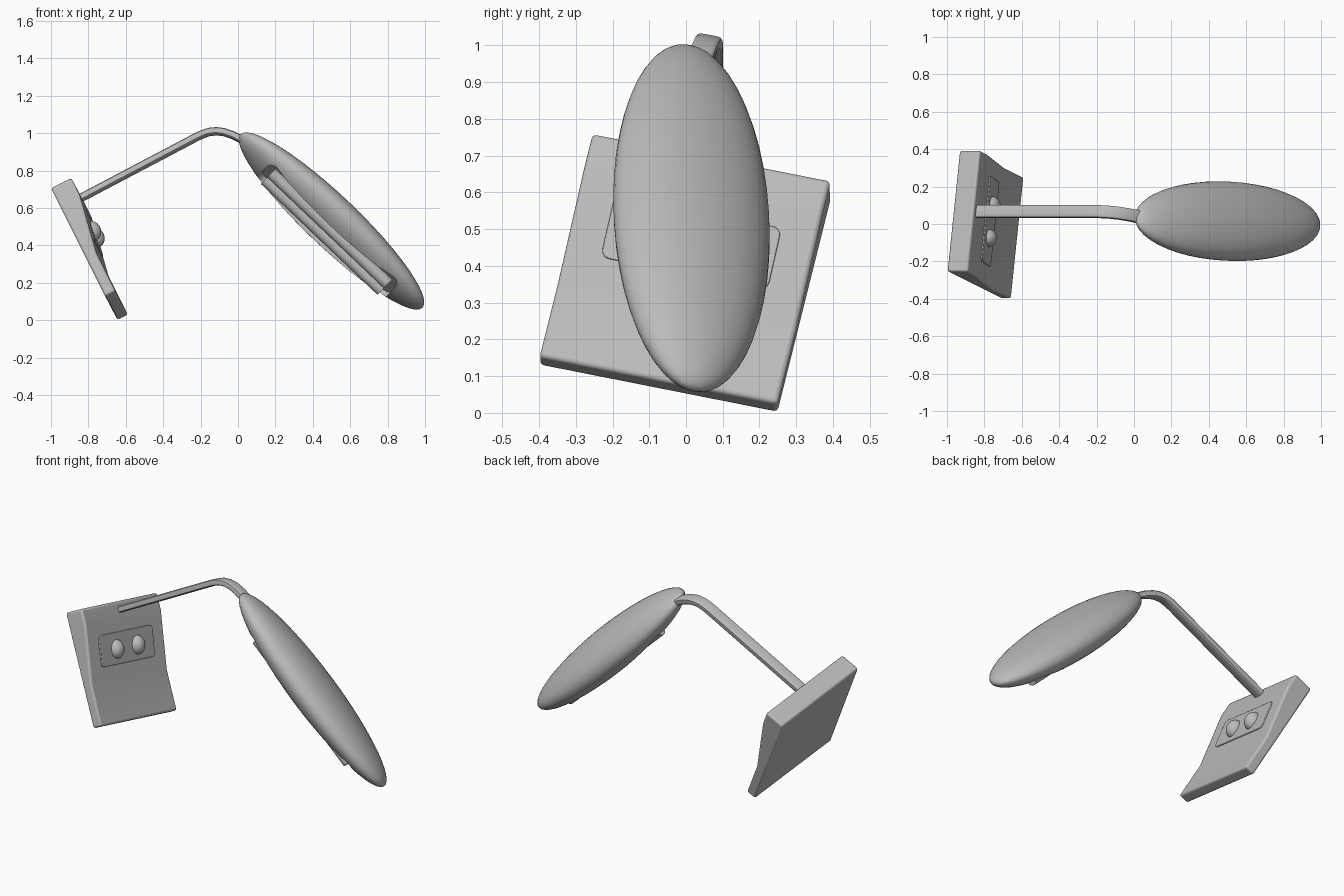
import bpy, bmesh, math
from mathutils import Matrix, Vector

old = bpy.data.objects.get("Cube")
if old:
    bpy.data.objects.remove(old)

grey = bpy.data.materials.new("plain grey")
grey.use_nodes = True
grey.diffuse_color = (0.5, 0.5, 0.5, 1)
grey.node_tree.nodes["Principled BSDF"].inputs["Base Color"].default_value = (0.5, 0.5, 0.5, 1)


def frame(origin, x_axis, y_axis):
    """Local frame with orthogonal axes."""
    x = Vector(x_axis).normalized()
    z = x.cross(Vector(y_axis)).normalized()
    y = z.cross(x)
    m = Matrix((x, y, z)).transposed().to_4x4()
    m.translation = origin
    return m


def finish(name, bm, matrix, bevel=0, segments=3, smooth=35):
    bmesh.ops.recalc_face_normals(bm, faces=bm.faces)
    mesh = bpy.data.meshes.new(name)
    bm.to_mesh(mesh)
    bm.free()
    ob = bpy.data.objects.new(name, mesh)
    bpy.context.collection.objects.link(ob)
    ob.matrix_world = matrix
    mesh.materials.append(grey)
    if bevel:
        mod = ob.modifiers.new("soft edges", "BEVEL")
        mod.width, mod.segments = bevel, segments
    bpy.ops.object.select_all(action="DESELECT")
    ob.select_set(True)
    bpy.context.view_layer.objects.active = ob
    bpy.ops.object.shade_smooth_by_angle(angle=math.radians(smooth))
    return ob


def skin(rings):
    """Bridge equal rings of points into a closed solid."""
    bm = bmesh.new()
    loops = [[bm.verts.new(p) for p in ring] for ring in rings]
    n = len(loops[0])
    for a, b in zip(loops, loops[1:]):
        for i in range(n):
            bm.faces.new((a[i], a[(i + 1) % n], b[(i + 1) % n], b[i]))
    bm.faces.new(loops[0])
    bm.faces.new(loops[-1])
    return bm


def box(size, corner=0):
    """Box with its upright edges rounded."""
    bm = bmesh.new()
    bmesh.ops.create_cube(bm, size=1)
    bmesh.ops.scale(bm, vec=size, verts=bm.verts)
    if corner:
        upright = [e for e in bm.edges
                   if abs(e.verts[0].co.z - e.verts[1].co.z) > size[2] / 2]
        bmesh.ops.bevel(bm, geom=upright, offset=corner, segments=5,
                        profile=0.5, affect="EDGES")
    return bm


# Wedge base, running down its length along local x
side = Vector((0.098, 0.979, -0.188)).normalized()
base_frame = frame((-0.967, 0.07, 0.643), (0.437, -0.218, -0.873), side)
half = 0.332
profile = [(0, 0), (0, 0.122), (0.1, 0.122), (0.43, 0.062), (0.664, 0.062), (0.664, 0)]
finish("base", skin([[(x, y, z) for x, z in profile] for y in (-half, half)]),
       base_frame, 0.012)

# Control panel and two buttons on the sloping face
slope = math.atan2(0.06, 0.33)
panel_frame = base_frame @ Matrix.Translation((0.255, 0, 0.094)) @ Matrix.Rotation(slope, 4, "Y")
finish("control_panel", box((0.18, 0.465, 0.012), 0.025), panel_frame, 0.003, 2)
for name, y in (("right_button", -0.09), ("left_button", 0.09)):
    bm = bmesh.new()
    bmesh.ops.create_uvsphere(bm, u_segments=24, v_segments=16, radius=0.05)
    bmesh.ops.scale(bm, vec=(1.1, 0.95, 0.95), verts=bm.verts)
    finish(name, bm, panel_frame @ Matrix.Translation((0.005, y, 0)))

# Flat arm swept through the plane of symmetry
path = [(-0.86, 0.643), (-0.22, 0.98), (-0.19, 0.994), (-0.155, 1.006), (-0.115, 1.01),
        (-0.075, 1.005), (-0.03, 0.99), (0.01, 0.97), (0.05, 0.945)]
start = Vector((-0.84, 0.066, 0.655))
points = []
for x, z in path:
    y = start.y - (side.x * (x - start.x) + side.z * (z - start.z)) / side.y
    points.append(Vector((x, y, z)))
rings = []
for i, p in enumerate(points):
    ahead = points[min(i + 1, len(points) - 1)] - points[max(i - 1, 0)]
    up = ahead.cross(side).normalized()
    ring = []
    for k in range(16):
        a = math.tau * k / 16
        c, s = math.cos(a), math.sin(a)
        # rounded rectangle section
        ring.append(p + side * 0.034 * math.copysign(abs(c) ** 0.4, c)
                    + up * 0.019 * math.copysign(abs(s) ** 0.4, s))
    rings.append(ring)
finish("arm", skin(rings), Matrix())

# Flattened oval lamp head, long axis along local x
head_frame = frame((0.5, 0.015, 0.53), (0.7246, 0, -0.689), (-0.28, 0.914, -0.295))
bm = bmesh.new()
bmesh.ops.create_uvsphere(bm, u_segments=40, v_segments=24, radius=1)
bmesh.ops.rotate(bm, verts=bm.verts, matrix=Matrix.Rotation(math.pi / 2, 3, "Y"))
bmesh.ops.scale(bm, vec=(0.672, 0.228, 0.112), verts=bm.verts)
head = finish("lamp_head", bm, head_frame)

# Recess in the underside
cutter = finish("recess_cutter", box((0.94, 0.28, 0.2), 0.05),
                head_frame @ Matrix.Translation((0.02, 0, -0.12)))
cutter.hide_render = True
cut = head.modifiers.new("recess", "BOOLEAN")
cut.operation, cut.object, cut.solver = "DIFFERENCE", cutter, "EXACT"
bpy.context.view_layer.objects.active = head
bpy.ops.object.modifier_apply(modifier=cut.name)
bpy.data.objects.remove(cutter)
bpy.ops.object.select_all(action="DESELECT")
head.select_set(True)
bpy.ops.object.shade_smooth_by_angle(angle=math.radians(35))

# Pair of light tubes in the recess
for name, y in (("right_tube", -0.06), ("left_tube", 0.06)):
    bm = bmesh.new()
    bmesh.ops.create_cone(bm, cap_ends=True, segments=20, radius1=0.033,
                          radius2=0.033, depth=0.86)
    finish(name, bm, head_frame @ Matrix.Translation((0.02, y, -0.065))
           @ Matrix.Rotation(math.pi / 2, 4, "Y"))
